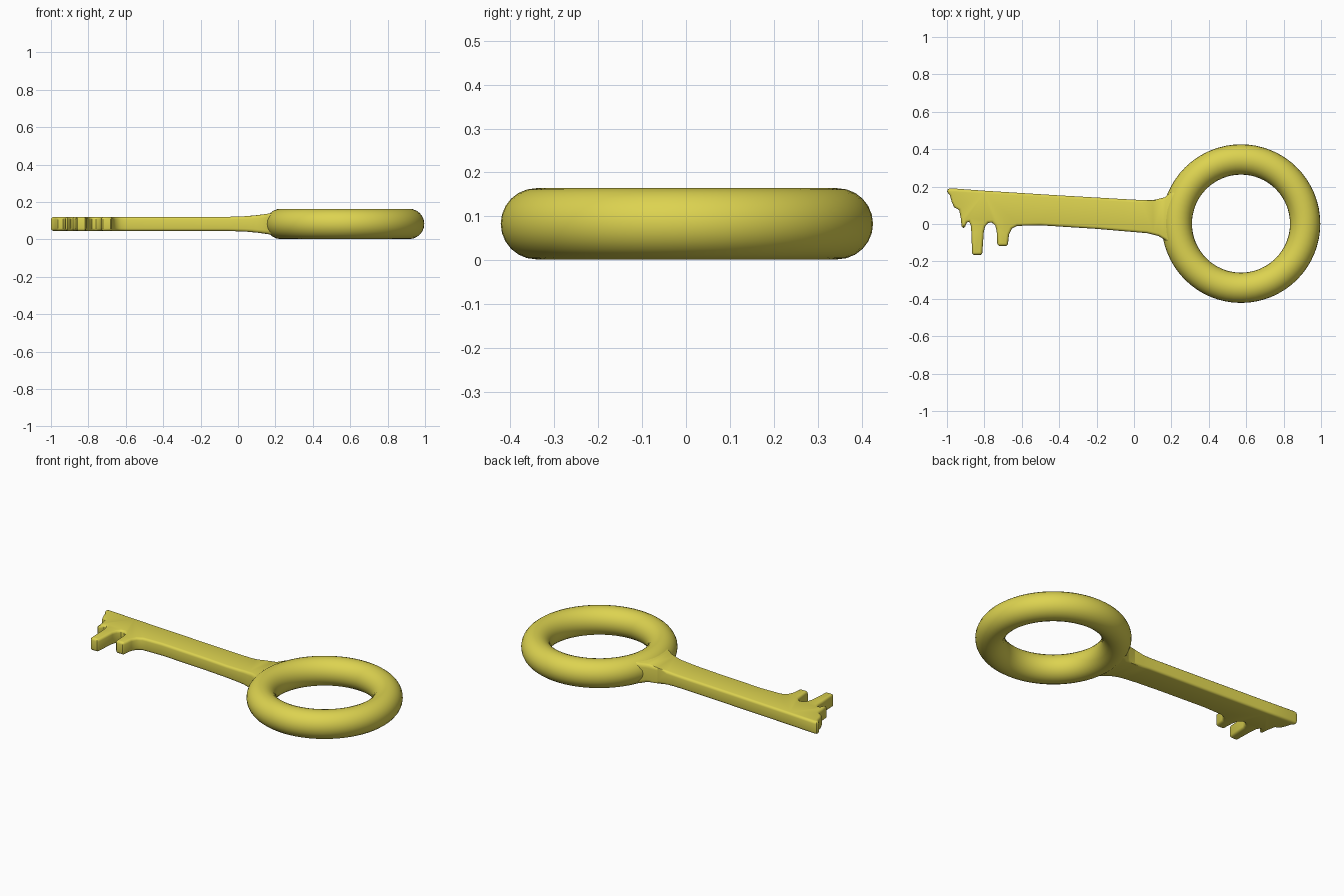
import bpy, bmesh, math

if "Cube" in bpy.data.objects:
    bpy.data.objects.remove(bpy.data.objects["Cube"])

MID = 0.083  # height of the key's centre plane

brass = bpy.data.materials.new("yellow_metal")
brass.diffuse_color = (0.72, 0.65, 0.08, 1)
brass.use_nodes = True
brass.node_tree.nodes["Principled BSDF"].inputs["Base Color"].default_value = brass.diffuse_color


def finish(obj, name):
    obj.name = name
    obj.data.materials.append(brass)
    bpy.ops.object.select_all(action='DESELECT')
    obj.select_set(True)
    bpy.context.view_layer.objects.active = obj
    bpy.ops.object.shade_smooth_by_angle(angle=math.radians(35))


# Ring handle
bpy.ops.mesh.primitive_torus_add(location=(0.572, 0.002, MID), major_radius=0.343,
                                 minor_radius=0.081, major_segments=64, minor_segments=24)
finish(bpy.context.object, "ring_handle")

# Shaft and bit outline, seen from above
outline = [
    (0.24, 0.19), (0.19, 0.165), (0.165, 0.143), (0.10, 0.127), (0.0, 0.13),
    (-0.4, 0.153), (-0.8, 0.178), (-0.98, 0.191), (-0.995, 0.187), (-1.0, 0.172),
    # stepped tip
    (-0.985, 0.155), (-0.975, 0.12), (-0.962, 0.09), (-0.935, 0.075),
    (-0.926, 0.03), (-0.922, -0.012), (-0.912, -0.022), (-0.902, -0.012),
    (-0.893, 0.008), (-0.882, 0.012), (-0.873, -0.005),
    # long tooth
    (-0.869, -0.05), (-0.866, -0.155), (-0.858, -0.165), (-0.818, -0.165),
    (-0.811, -0.155), (-0.803, -0.04), (-0.795, -0.012),
    # gap and short tooth
    (-0.78, 0.006), (-0.76, 0.008), (-0.742, -0.008), (-0.734, -0.04), (-0.731, -0.108),
    (-0.722, -0.117), (-0.682, -0.117), (-0.674, -0.108), (-0.668, -0.055),
    (-0.653, -0.025), (-0.625, -0.01), (-0.5, -0.007),
    (-0.2, -0.026), (0.07, -0.049), (0.13, -0.064), (0.165, -0.085), (0.24, -0.15),
]
HALF = 0.038
bm = bmesh.new()
face = bm.faces.new([bm.verts.new((x, y, -HALF)) for x, y in outline])
top = bmesh.ops.extrude_face_region(bm, geom=[face])["geom"]
bmesh.ops.translate(bm, vec=(0, 0, 2 * HALF),
                    verts=[v for v in top if isinstance(v, bmesh.types.BMVert)])
bmesh.ops.recalc_face_normals(bm, faces=bm.faces)

# Cross cuts so the neck can flare
for x in (-0.6, -0.05, 0.04, 0.10, 0.15, 0.20):
    bmesh.ops.bisect_plane(bm, geom=bm.verts[:] + bm.edges[:] + bm.faces[:],
                           plane_co=(x, 0, 0), plane_no=(1, 0, 0))

# Rounded rim along the whole outline
bm.normal_update()
rim = [e for e in bm.edges if len(e.link_faces) == 2
       and abs(abs(e.link_faces[0].normal.z) - abs(e.link_faces[1].normal.z)) > 0.5]
bmesh.ops.bevel(bm, geom=rim, offset=0.014, segments=3, profile=0.5, affect='EDGES')

# Neck thickens towards the ring
for v in bm.verts:
    t = max(0.0, (v.co.x + 0.05) / 0.25)
    v.co.z *= 1 + 0.62 * min(t, 1.1) ** 2

mesh = bpy.data.meshes.new("shaft_and_teeth")
bm.to_mesh(mesh)
bm.free()
shaft = bpy.data.objects.new("shaft_and_teeth", mesh)
shaft.location.z = MID
bpy.context.collection.objects.link(shaft)
finish(shaft, "shaft_and_teeth")
